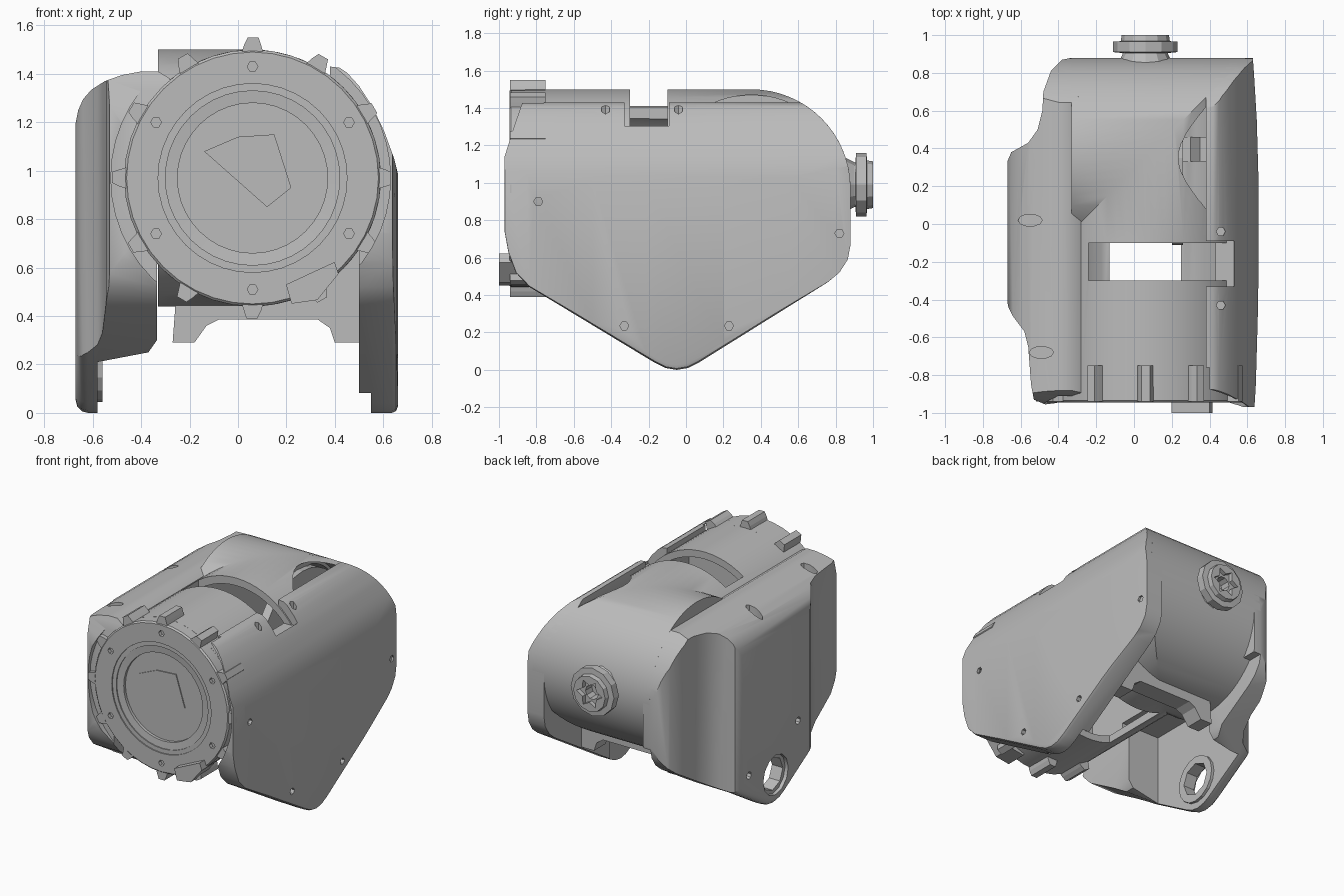
import bpy, bmesh, math
from mathutils import Matrix

if "Cube" in bpy.data.objects:
    bpy.data.objects.remove(bpy.data.objects["Cube"], do_unlink=True)

grey = bpy.data.materials.new("housing grey")
grey.use_nodes = True
grey.diffuse_color = (0.5, 0.5, 0.5, 1)
grey.node_tree.nodes["Principled BSDF"].inputs["Base Color"].default_value = (0.5, 0.5, 0.5, 1)

CX, CZ, R, BEND = 0.06, 0.97, 0.53, 0.35   # barrel axis, radius, elbow position


def finish(name, bm):
    bmesh.ops.remove_doubles(bm, verts=bm.verts, dist=1e-5)
    bmesh.ops.recalc_face_normals(bm, faces=bm.faces)
    mesh = bpy.data.meshes.new(name)
    bm.to_mesh(mesh)
    bm.free()
    mesh.materials.append(grey)
    ob = bpy.data.objects.new(name, mesh)
    bpy.context.collection.objects.link(ob)
    return ob


def prism(name, pts, axis, a, b):
    """Extrude a 2D outline along an axis from a to b."""
    place = {"x": lambda p, t: (t, p[0], p[1]),
             "y": lambda p, t: (p[0], t, p[1]),
             "z": lambda p, t: (p[0], p[1], t)}[axis]
    bm = bmesh.new()
    bridge(bm, [[bm.verts.new(place(p, t)) for p in pts] for t in (a, b)])
    return finish(name, bm)


def bridge(bm, rows):
    n = len(rows[0])
    for low, high in zip(rows, rows[1:]):
        for i in range(n):
            j = (i + 1) % n
            bm.faces.new((low[i], low[j], high[j], high[i]))
    bm.faces.new(rows[0])
    bm.faces.new(rows[-1])


def circle(u, v, r, n, start=0.0, sweep=math.tau):
    return [(u + r * math.cos(start + sweep * i / n), v + r * math.sin(start + sweep * i / n))
            for i in range(n)]


def box(name, x, y, z):
    return prism(name, [(x[0], y[0]), (x[1], y[0]), (x[1], y[1]), (x[0], y[1])], "z", *z)


def lathe(name, profile, cx, cz, n):
    """Stack of circles along y, closed at both ends."""
    bm = bmesh.new()
    bridge(bm, [[bm.verts.new((u, y, v)) for u, v in circle(cx, cz, r, n)] for r, y in profile])
    return finish(name, bm)


def bake(ob):
    deps = bpy.context.evaluated_depsgraph_get()
    deps.update()
    mesh = bpy.data.meshes.new_from_object(ob.evaluated_get(deps))
    ob.modifiers.clear()
    ob.data = mesh


def boolean(ob, tool, operation="DIFFERENCE"):
    mod = ob.modifiers.new("cut", "BOOLEAN")
    mod.operation, mod.solver, mod.object = operation, "EXACT", tool
    bake(ob)
    bpy.data.objects.remove(tool, do_unlink=True)


def bevel(ob, width, segments):
    mod = ob.modifiers.new("round", "BEVEL")
    mod.width, mod.segments, mod.limit_method = width, segments, "ANGLE"
    mod.angle_limit = math.radians(60)
    bake(ob)


# Shared heart-shaped side outline (y, z)
side = [(-0.05, 0), (0.01, 0.01), (0.07, 0.04), (0.76, 0.47), (0.82, 0.52), (0.865, 0.59), (0.88, 0.67)]
side += circle(BEND, CZ, R, 14, 0, math.pi / 2)
side += [(BEND, 1.5), (-0.85, 1.5), (-0.92, 1.3), (-0.97, 1.14), (-0.97, 0.74), (-0.95, 0.63),
         (-0.91, 0.52), (-0.84, 0.445), (-0.17, 0.04), (-0.11, 0.01)]

# Barrel that turns a mitred corner towards the left housing
bm = bmesh.new()
ring = circle(0, 0, R, 64)
bridge(bm, [[bm.verts.new((CX + u, -0.86, CZ + v)) for u, v in ring],
            [bm.verts.new((CX + u, BEND + u, CZ + v)) for u, v in ring],
            [bm.verts.new((-0.33, BEND + u, CZ + v)) for u, v in ring]])
barrel = finish("elbow_barrel", bm)
shell = barrel.modifiers.new("shell", "SOLIDIFY")
shell.thickness, shell.offset = 0.06, -1
bake(barrel)
boolean(barrel, box("slot", (-0.24, 0.53), (-0.3, -0.1), (1.28, 1.7)))
boolean(barrel, box("floor_opening", (-0.13, 0.25), (-0.4, 0.1), (0.2, 0.8)))
pocket = circle(BEND, CZ, 0.5, 32, 0, math.pi * 1.03)
boolean(barrel, prism("side_pocket", pocket, "x", 0.22, 0.7))
prism("pocket_disc", circle(BEND, CZ, 0.46, 32), "x", 0.2, 0.26)

# Right side plate, slightly bowed along its length
plate = prism("right_plate", side, "x", 0.3, 0.66)
bevel(plate, 0.025, 2)
boolean(plate, prism("plate_section", [
    (0.55, -0.1), (0.7, -0.1), (0.665, 0.97), (0.645, 1.05), (0.605, 1.16), (0.555, 1.265),
    (0.5, 1.35), (0.45, 1.405), (0.42, 1.425), (0.38, 1.43), (0.38, 1.37), (0.5, 1.18),
    (0.5, 0.08), (0.55, 0.08)], "y", -1.1, 1.1), "INTERSECT")
boolean(plate, prism("plate_plan", [
    (0.2, -1.1), (0.63, -1.1), (0.645, -0.85), (0.655, -0.5), (0.662, -0.1), (0.66, 0.2),
    (0.65, 0.55), (0.635, 0.8), (0.62, 1.0), (0.2, 1.0)], "z", -0.2, 1.7), "INTERSECT")
boolean(plate, prism("cap_space", circle(CX, CZ, 0.57, 48), "y", -1.1, -0.76))
boolean(plate, box("plate_notch", (0.2, 0.53), (-0.33, -0.09), (1.28, 1.7)))
boolean(plate, box("plate_cavity", (0.3, 0.55), (-0.24, 0.14), (-0.1, 0.6)))
for y, z in [(-0.79, 0.9), (-0.33, 0.235), (0.23, 0.235), (0.82, 0.73)]:
    boolean(plate, prism("screw_hole", circle(y, z, 0.024, 6), "x", 0.62, 0.7))
for y in (-0.43, -0.04):
    boolean(plate, prism("screw_hole", circle(0.46, y, 0.024, 6), "z", 1.35, 1.5))

# Left housing with its stepped bulge
housing = prism("left_housing", side, "x", -0.67, -0.2)
bevel(housing, 0.05, 3)
boolean(housing, prism("housing_plan", [
    (-0.28, -0.93), (-0.35, -0.94), (-0.47, -0.955), (-0.53, -0.93), (-0.545, -0.85), (-0.56, -0.65),
    (-0.58, -0.57), (-0.64, -0.49), (-0.665, -0.44), (-0.675, -0.39), (-0.675, 0.32), (-0.65, 0.38),
    (-0.56, 0.43), (-0.51, 0.5), (-0.485, 0.6), (-0.48, 0.7), (-0.44, 0.81), (-0.38, 0.87),
    (-0.28, 0.89)], "z", -0.1, 1.6), "INTERSECT")
boolean(housing, prism("housing_section", [
    (-0.7, -0.1), (-0.58, -0.1), (-0.58, 0.21), (-0.37, 0.25), (-0.335, 0.3), (-0.335, 0.65),
    (-0.28, 0.65), (-0.28, 1.38), (-0.33, 1.41), (-0.4, 1.41), (-0.48, 1.395), (-0.55, 1.37),
    (-0.605, 1.335), (-0.64, 1.295), (-0.66, 1.25), (-0.67, 1.2)], "y", -1.1, 1.1), "INTERSECT")
boolean(housing, prism("cap_recess", circle(CX, CZ, 0.585, 48), "y", -1.1, -0.91))
boolean(housing, box("housing_cavity", (-0.58, -0.1), (-0.45, 0.36), (-0.1, 0.7)))
boss = prism("pivot_boss", circle(-0.05, 0.21, 0.165, 16), "x", -0.6, -0.56)
boolean(boss, prism("boss_hole", circle(-0.05, 0.21, 0.115, 8), "x", -0.7, -0.4))
boolean(housing, prism("pivot_hole", circle(-0.05, 0.21, 0.115, 8), "x", -0.8, -0.4))
boolean(housing, prism("pivot_recess", circle(-0.05, 0.21, 0.14, 12), "x", -0.8, -0.645))
for y, z in [(-0.3, 0.5), (0.25, 0.32)]:
    boolean(housing, prism("screw_hole", circle(y, z, 0.026, 8), "x", -0.8, -0.63))
for x, y in [(-0.55, 0.02), (-0.49, -0.68)]:
    oval = [(x + 2 * (u - x), v) for u, v in circle(x, y, 0.032, 10)]
    boolean(housing, prism("top_hole", oval, "z", 1.3, 1.5))

# Lip below the barrel, notched in the middle
prism("rear_lip", [(-0.27, 0.29), (-0.18, 0.29), (-0.13, 0.36), (-0.08, 0.385), (0.33, 0.385),
                   (0.38, 0.35), (0.4, 0.29), (0.52, 0.29), (0.52, 0.75), (0.35, 0.75), (0.3, 0.56),
                   (-0.25, 0.56)], "y", 0.33, 0.46)

# Front cap with stepped face
cap = lathe("front_cap", [(0.31, -0.905), (0.31, -0.925), (0.36, -0.93), (0.36, -0.937), (0.39, -0.937),
                          (0.39, -0.945), (0.52, -0.945), (R, -0.935), (R, -0.75)], CX, CZ, 40)
for x, z in circle(CX, CZ, 0.46, 6, math.radians(30)):
    boolean(cap, prism("screw_hole", circle(x, z, 0.022, 6), "y", -1, -0.92))
prism("cap_centre_plate", [(-0.14, 1.08), (0.0, 1.14), (0.15, 1.15), (0.22, 0.93), (0.12, 0.85)],
      "y", -0.912, -0.9)

# Grip lugs round the cap, and one longer latch
turn = [Matrix.Translation((CX, 0, CZ)) @ Matrix.Rotation(math.tau * i / 12, 4, "Y") for i in range(12)]
for i, matrix in enumerate(turn):
    lug = prism("cap_lug_%d" % (i + 1), [(-0.05, 0.5), (0.05, 0.5), (0.035, 0.55), (0.025, 0.58),
                                         (-0.02, 0.58), (-0.035, 0.55)], "y", -0.94, -0.75)
    lug.data.transform(matrix)
latch = prism("cap_latch", [(-0.12, 0.47), (0.1, 0.45), (0.12, 0.53), (0.02, 0.57), (-0.11, 0.52)],
              "y", -1.0, -0.85)
latch.data.transform(turn[5])

# Rear connector with a star socket
plug = lathe("rear_connector", [(0.15, 0.84), (0.12, 0.9), (0.12, 0.905), (0.17, 0.91), (0.17, 0.965),
                                (0.13, 0.968), (0.125, 1.0)], CX, 0.99, 12)
star = [(CX + r * math.cos(k * math.pi / 6), 0.99 + r * math.sin(k * math.pi / 6))
        for k, r in enumerate([0.1, 0.06] * 6)]
boolean(plug, prism("star_socket", star, "y", 0.97, 1.1))
boolean(plug, prism("socket_bore", circle(CX, 0.99, 0.05, 10), "y", 0.9, 1.1))

# Smooth the curved parts and keep the edges crisp
bpy.ops.object.select_all(action="DESELECT")
for ob in (barrel, plate, housing, cap):
    ob.select_set(True)
bpy.context.view_layer.objects.active = barrel
bpy.ops.object.shade_smooth_by_angle(angle=math.radians(35))
